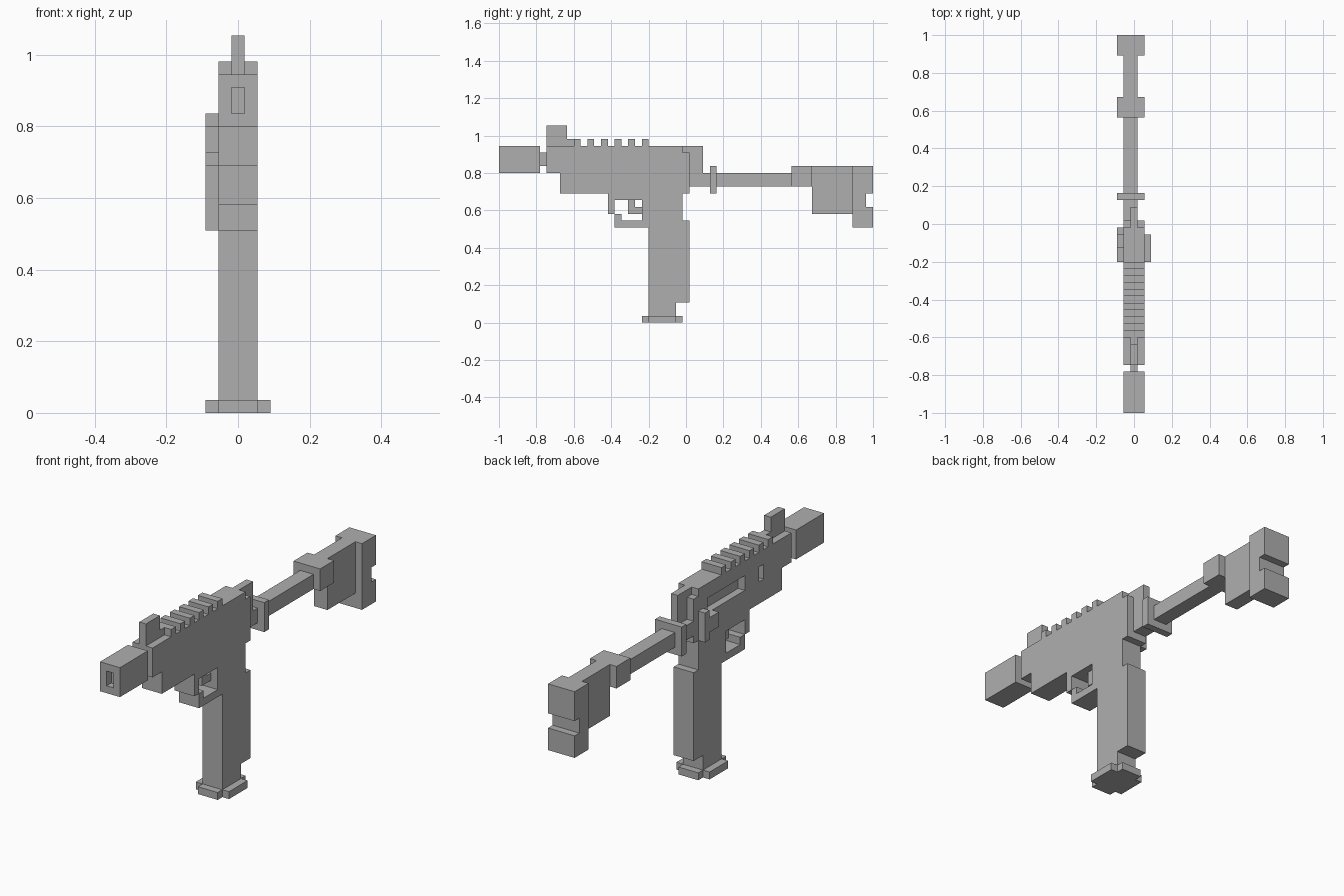
import bpy
import bmesh

if "Cube" in bpy.data.objects:
    bpy.data.objects.remove(bpy.data.objects["Cube"])

U = 2 / 55        # one block unit
HALF = 27.5       # half the length in units

grey = bpy.data.materials.new("plain_grey")
grey.use_nodes = True
grey.diffuse_color = (0.43, 0.43, 0.43, 1)
grey.node_tree.nodes["Principled BSDF"].inputs["Base Color"].default_value = (0.43, 0.43, 0.43, 1)


def extrude(name, profile, x0, x1):
    """Extrude a side profile of (length, height) units from x0 to x1."""
    bm = bmesh.new()
    face = bm.faces.new([bm.verts.new((x0 * U, (k - HALF) * U, z * U)) for k, z in profile])
    ext = bmesh.ops.extrude_face_region(bm, geom=[face])
    moved = [v for v in ext["geom"] if isinstance(v, bmesh.types.BMVert)]
    bmesh.ops.translate(bm, verts=moved, vec=((x1 - x0) * U, 0, 0))
    bmesh.ops.recalc_face_normals(bm, faces=bm.faces)
    mesh = bpy.data.meshes.new(name)
    bm.to_mesh(mesh)
    bm.free()
    mesh.materials.append(grey)
    obj = bpy.data.objects.new(name, mesh)
    bpy.context.collection.objects.link(obj)
    return obj


def block(name, k0, k1, z0, z1, x0=-1.5, x1=1.5):
    return extrude(name, [(k0, z0), (k1, z0), (k1, z1), (k0, z1)], x0, x1)


def cut(obj, *size):
    """Carve a block out of an object."""
    cutter = block("cutter", *size)
    cutter.hide_render = True
    mod = obj.modifiers.new("cut", "BOOLEAN")
    mod.operation = "DIFFERENCE"
    mod.solver = "EXACT"
    mod.object = cutter
    bpy.context.view_layer.objects.active = obj
    bpy.ops.object.modifier_apply(modifier=mod.name)
    bpy.data.objects.remove(cutter)


# Muzzle with a bore, and the thin neck behind it
muzzle = block("muzzle", 0, 6, 22, 26)
cut(muzzle, -1, 1, 23, 25, -0.5, 0.5)
block("muzzle_neck", 6, 7, 23, 25, -0.5, 0.5)

# Receiver and grip in one side profile
receiver = extrude("receiver_and_grip", [
    (7, 26), (7, 22), (9, 22), (9, 19), (16, 19), (16, 18), (22, 18), (22, 1),
    (26, 1), (26, 3), (28, 3), (28, 15), (27, 15), (27, 19), (28, 19),
    (28, 25), (27, 25), (27, 26)], -1.5, 1.5)

# Slots on the right flank
cut(receiver, 13, 14, 22, 24, -2, -0.5)
cut(receiver, 17, 25, 22, 24, -2, -0.5)

# Rear fin
extrude("rear_fin", [(27, 25), (28, 25), (28, 22), (30, 22), (30, 26), (27, 26)], -0.5, 0.5)

# Front sight and top rail
extrude("front_sight", [(7, 26), (11, 26), (11, 27), (10, 27), (10, 29), (7, 29)], -0.5, 0.5)
for i in range(6):
    k = 11 + 2 * i
    block("rail_tooth", k, k + 1, 26, 27)

# Trigger and guard
block("guard_front", 16, 17, 16, 18)
extrude("guard_loop", [(17, 14), (22, 14), (22, 18), (21, 18), (21, 15),
                       (18, 15), (18, 16), (17, 16)], -1.5, 1.5)
extrude("trigger", [(19, 16), (21, 16), (21, 17), (20, 17), (20, 18), (19, 18)], -0.5, 0.5)

# Side handle
block("handle_arm", 24, 26, 20, 22, -2.5, -1.5)
block("handle_knob", 26, 27, 19, 23, -2.5, -1.5)

# Cross-shaped foot under the grip
block("foot_plate", 21, 27, 0, 1)
for x in (-2.5, 1.5):
    block("foot_side", 22, 26, 0, 1, x, x + 1)

# Stock: bar, collar, clamp, web and notched butt
block("stock_bar", 28, 43, 20, 22, -1.5, 0.5)
block("stock_collar", 31, 32, 19, 23, -2.5, 1.5)
block("stock_clamp", 43, 46, 20, 23, -2.5, 1.5)
block("stock_web", 46, 52, 16, 23, -1.5, 0.5)
extrude("stock_butt", [(52, 14), (55, 14), (55, 17), (54, 17), (54, 19),
                       (55, 19), (55, 23), (52, 23)], -2.5, 1.5)
